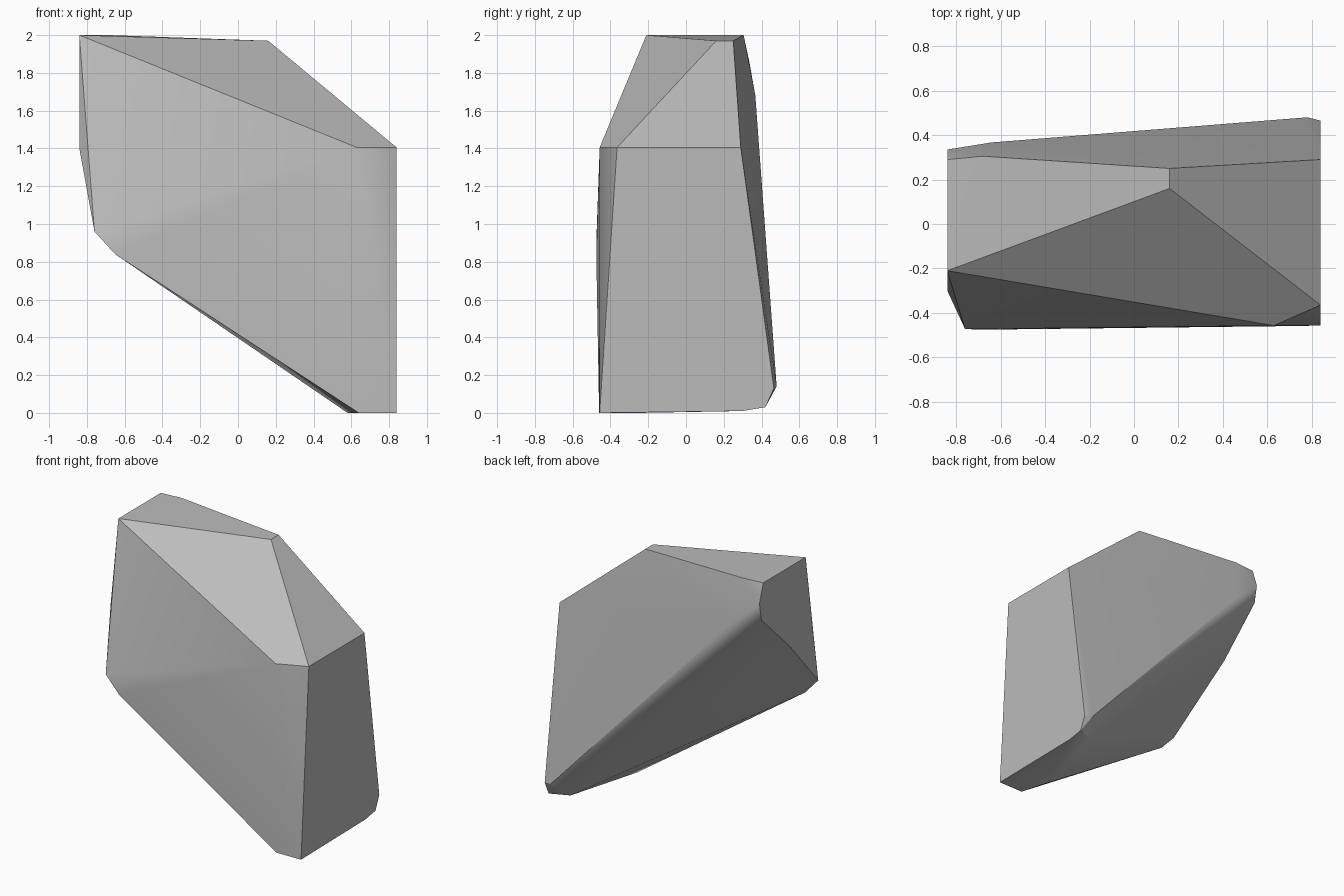
import bpy
import bmesh
import math

cube = bpy.data.objects.get("Cube")
if cube:
    bpy.data.objects.remove(cube, do_unlink=True)

stone = bpy.data.materials.new("grey_stone")
stone.use_nodes = True
colour = (0.5, 0.5, 0.5, 1)
stone.diffuse_color = colour
stone.node_tree.nodes["Principled BSDF"].inputs["Base Color"].default_value = colour

# Corners of the boulder, grouped by region
crown = [(-.84, -.21, 2), (-.84, .29, 2), (-.68, .305, 2),
         (.16, .25, 1.97), (.16, .16, 1.97)]
shoulder = [(.63, -.457, 1.405), (.84, -.365, 1.405), (.84, .29, 1.405)]
left_end = [(-.84, .335, 1.86), (-.84, .31, 1.73), (-.64, .367, 1.68),
            (-.84, -.02, 1.41), (-.84, -.30, 1.4),
            (-.76, -.473, .96), (-.65, -.475, .84)]
foot = [(.64, -.46, 0), (.84, -.457, 0), (.58, -.25, 0), (.84, .30, .01),
        (.84, .42, .03), (.84, .465, .13), (.78, .48, .14), (.70, .36, .03)]

# Wrap the corners in a faceted shell and merge coplanar facets
bm = bmesh.new()
for corner in crown + shoulder + left_end + foot:
    bm.verts.new(corner)
bmesh.ops.convex_hull(bm, input=bm.verts)
bmesh.ops.dissolve_limit(bm, angle_limit=math.radians(1),
                         verts=bm.verts, edges=bm.edges)
bmesh.ops.recalc_face_normals(bm, faces=bm.faces)
mesh = bpy.data.meshes.new("boulder")
bm.to_mesh(mesh)
bm.free()
mesh.materials.append(stone)

boulder = bpy.data.objects.new("boulder", mesh)
bpy.context.collection.objects.link(boulder)

# Soft shading on shallow creases, crisp on steep ones
bpy.ops.object.select_all(action='DESELECT')
boulder.select_set(True)
bpy.context.view_layer.objects.active = boulder
bpy.ops.object.shade_smooth_by_angle(angle=math.radians(30))
weighted = boulder.modifiers.new("soft_facets", 'WEIGHTED_NORMAL')
weighted.keep_sharp = True
